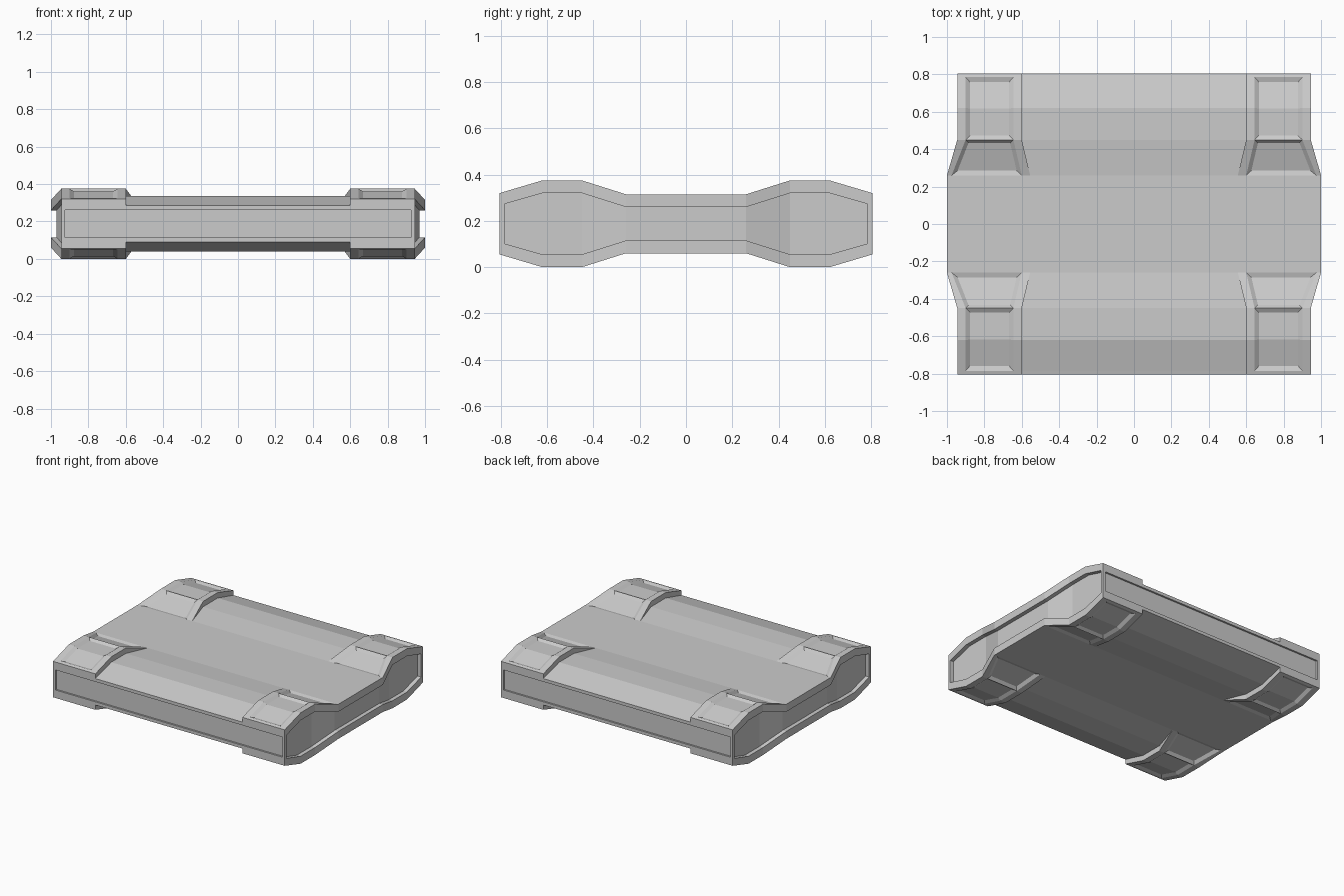
import bpy, bmesh

if "Cube" in bpy.data.objects:
    bpy.data.objects.remove(bpy.data.objects["Cube"])

CZ = 0.1875      # mid height
PANEL_X, PANEL_Z = 0.925, 0.074   # half size of the recessed end panels

# stations from the middle outwards:
# y, half width, pad top, deck top, pad inner x, panel outer margin, lip z, web x
STATIONS = [
    (0.26, 1.000, 0.315, 0.315, 0.555, 0.025, 0.260, 0.970),
    (0.45, 0.945, 0.375, 0.335, 0.600, 0.045, 0.320, 0.915),
    (0.62, 0.945, 0.375, 0.335, 0.600, 0.045, 0.320, 0.915),
    (0.785, 0.945, 0.326, 0.290, 0.600, 0.045, 0.273, 0.915),
    (0.785, 0.945, 0.326, 0.290, 0.600, 0.045, 0.273, 0.945),
    (0.805, 0.945, 0.320, 0.285, 0.600, 0.045, 0.268, 0.945),
]


def ring(hw, pad, deck, xi, margin, lip, web):
    """Closed cross-section, from one quarter mirrored in x and z (about mid height)."""
    p, d, l = pad - CZ, deck - CZ, lip - CZ
    q = [(xi, d), (xi, p), (xi + 0.045, p), (hw - margin, p), (hw, p), (hw, l), (web, l)]
    r = q[::-1]
    return (q + [(x, -z) for x, z in r] + [(-x, -z) for x, z in q]
            + [(-x, z) for x, z in r])


def clamp(v, m):
    return max(-m, min(m, v))


# one half of the sections, ending in the sunken end panel
half = [(s[0], ring(*s[1:])) for s in STATIONS]
panel = [(clamp(x, PANEL_X), clamp(z, PANEL_Z)) for x, z in half[-1][1]]
half += [(0.805, panel), (0.792, panel)]
sections = [(-y, r) for y, r in reversed(half)] + half

# loft the case
bm = bmesh.new()
rows = [[bm.verts.new((x, y, z + CZ)) for x, z in r] for y, r in sections]
n = len(rows[0])
grid = {}
for i in range(len(rows) - 1):
    for j in range(n):
        k = (j + 1) % n
        grid[i, j] = bm.faces.new((rows[i][j], rows[i][k], rows[i + 1][k], rows[i + 1][j]))
bm.faces.new(rows[0][::-1])
bm.faces.new(rows[-1])
if bm.calc_volume(signed=True) < 0:
    bmesh.ops.reverse_faces(bm, faces=bm.faces[:])
bm.normal_update()

# sunken panels on the corner pads: one on the top, one on the inner slope
for j in (2, 10, 16, 24):
    for strips in ((8,), (9, 10), (6,), (4, 5)):
        bmesh.ops.inset_region(bm, faces=[grid[i, j] for i in strips],
                               thickness=0.022, depth=-0.014, use_even_offset=True)

bmesh.ops.remove_doubles(bm, verts=bm.verts[:], dist=0.0005)
bmesh.ops.dissolve_degenerate(bm, edges=bm.edges[:], dist=0.0005)
bmesh.ops.recalc_face_normals(bm, faces=bm.faces[:])

mesh = bpy.data.meshes.new("case_body")
bm.to_mesh(mesh)
bm.free()
bpy.context.collection.objects.link(bpy.data.objects.new("case_body", mesh))
